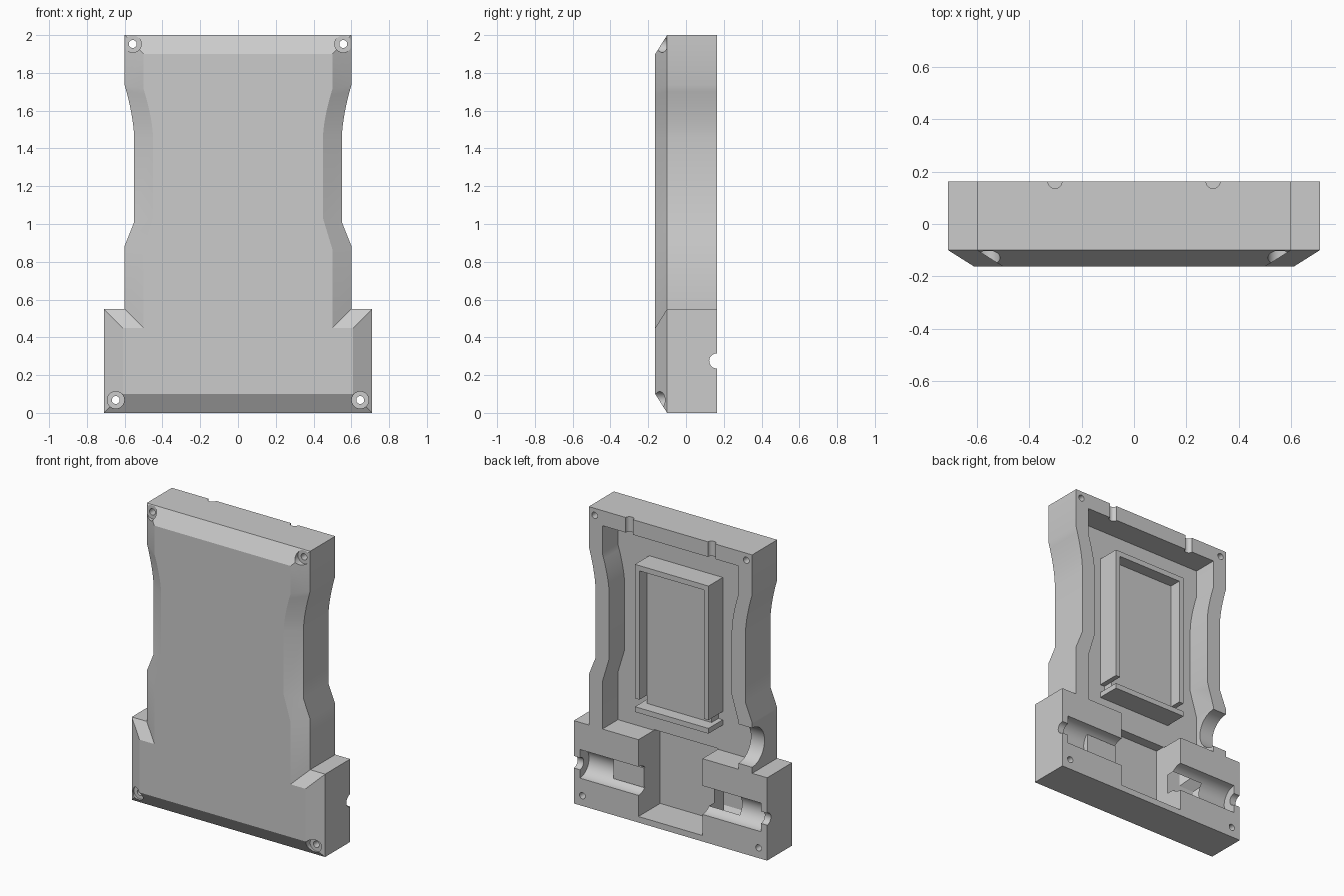
import bpy, bmesh, math
from mathutils import Matrix, Vector

if "Cube" in bpy.data.objects:
    bpy.data.objects.remove(bpy.data.objects["Cube"])

grey = bpy.data.materials.new("plain grey")
grey.use_nodes = True
GREY = (0.6, 0.6, 0.6, 1)
grey.diffuse_color = GREY
grey.node_tree.nodes["Principled BSDF"].inputs["Base Color"].default_value = GREY

BACK, EDGE, FRONT = 0.163, -0.1, -0.163
FLOOR, POCKET = 0.0, -0.065
BLOCK_X = 0.235          # inner side of the lower blocks
AXIS_Z = 0.275           # height of the channels in the lower blocks


def finish(bm, name):
    bmesh.ops.recalc_face_normals(bm, faces=bm.faces)
    mesh = bpy.data.meshes.new(name)
    bm.to_mesh(mesh)
    bm.free()
    mesh.materials.append(grey)
    obj = bpy.data.objects.new(name, mesh)
    bpy.context.collection.objects.link(obj)
    return obj


def loft(name, layers):
    """Skin matching closed outlines, given as (y, [(x, z), ...])."""
    bm = bmesh.new()
    rings = [[bm.verts.new((x, y, z)) for x, z in pts] for y, pts in layers]
    n = len(rings[0])
    for a, b in zip(rings, rings[1:]):
        for i in range(n):
            j = (i + 1) % n
            bm.faces.new((a[i], a[j], b[j], b[i]))
    bm.faces.new(rings[0])
    bm.faces.new(rings[-1])
    return finish(bm, name)


def box(name, x, y, z):
    lo, hi = Vector((x[0], y[0], z[0])), Vector((x[1], y[1], z[1]))
    bm = bmesh.new()
    bmesh.ops.create_cube(bm, size=1, matrix=Matrix.Translation((lo + hi) / 2)
                          @ Matrix.Diagonal((*(hi - lo), 1)))
    return finish(bm, name)


def rod(name, start, end, radius):
    start, end = Vector(start), Vector(end)
    d = end - start
    bm = bmesh.new()
    bmesh.ops.create_cone(
        bm, cap_ends=True, segments=48, radius1=radius, radius2=radius,
        depth=d.length, matrix=Matrix.Translation((start + end) / 2)
        @ d.to_track_quat('Z', 'Y').to_matrix().to_4x4())
    return finish(bm, name)


def boolean(target, tool, operation='DIFFERENCE'):
    tool.hide_render = True
    bpy.context.view_layer.objects.active = target
    mod = target.modifiers.new("cut", 'BOOLEAN')
    mod.solver, mod.operation, mod.object = 'EXACT', operation, tool
    bpy.ops.object.modifier_apply(modifier=mod.name)
    bpy.data.objects.remove(tool)


def mirrored(half):
    return half + [(-x, z) for x, z in reversed(half)]


# Right-hand outline from top to bottom, with its inset partner
steps = [i / 8 for i in range(9)]
outer = [(0.6, 2.0)] + [(0.55 + 0.05 * (1 - t) ** 1.6, 1.735 - 0.275 * t) for t in steps]
inner = [(0.5, 1.9)] + [(0.45 + 0.05 * (1 - t) ** 1.6, 1.715 - 0.255 * t) for t in steps]
outer += [(0.55, 1.01), (0.6, 0.885)]
inner += [(0.45, 1.03), (0.5, 0.865)]
base_outer = [(0.6, 0.55), (0.71, 0.55), (0.71, 0)]
base_inner = [(0.5, 0.45), (0.61, 0.45), (0.61, 0.1)]

# Shell with chamfered front
shell = loft("case_shell", [
    (BACK, mirrored(outer + base_outer)),
    (EDGE, mirrored(outer + base_outer)),
    (FRONT, mirrored(inner + base_inner))])

# Main cavity and deeper lower pocket
cavity = mirrored(inner + [(0.5, 0.55)])
boolean(shell, loft("cavity_cutter", [(0.3, cavity), (FLOOR, cavity)]))
boolean(shell, box("pocket_cutter", (-BLOCK_X, BLOCK_X), (POCKET, 0.3), (0.04, 0.555)))

# Round opening in one side wall
boolean(shell, rod("side_cutter", (-0.8, BACK, 0.72), (-0.4, BACK, 0.72), 0.13))

for s in (-1, 1):
    # Channel in each lower block, with a small outlet through the side
    boolean(shell, rod("channel_cutter", (s * 0.1, BACK, AXIS_Z),
                       (s * 0.665, BACK, AXIS_Z), 0.095))
    boolean(shell, rod("outlet_cutter", (s * 0.6, BACK, AXIS_Z),
                       (s * 0.8, BACK, AXIS_Z), 0.04))
    # Wire notch in the top wall
    boolean(shell, rod("notch_cutter", (s * 0.302, BACK, 1.8),
                       (s * 0.302, BACK, 2.1), 0.027))
    # Counterbored screw holes
    for x, z in ((0.557, 1.953), (0.647, 0.068)):
        boolean(shell, rod("head_cutter", (s * x, -0.3, z), (s * x, -0.103, z), 0.045))
        boolean(shell, rod("screw_cutter", (s * x, -0.3, z), (s * x, 0.3, z), 0.021))

# Raised pads in the channels
for s, side in ((-1, "right"), (1, "left")):
    xs = sorted((s * BLOCK_X, s * 0.46))
    boolean(shell, box(side + "_channel_pad", xs, (0.04, 0.105), (0.21, 0.34)), 'UNION')

# Panel and its surrounding rim on the cavity floor
RIM_X, RIM_T, RIM_Y = 0.27, 0.033, 0.15
panel_x = RIM_X - RIM_T
box("panel", (-panel_x, panel_x), (FLOOR - 0.01, 0.07), (0.75, 1.67))
box("rim_top", (-RIM_X, RIM_X), (FLOOR - 0.01, RIM_Y), (1.665, 1.7))
box("rim_bottom", (-RIM_X, RIM_X), (FLOOR - 0.01, RIM_Y), (0.72, 0.755))
for s, side in ((-1, "right"), (1, "left")):
    xs = sorted((s * panel_x, s * RIM_X))
    box("rim_" + side, xs, (FLOOR - 0.01, RIM_Y), (0.81, 1.667))

# Smooth the round cuts while keeping the edges crisp
bpy.ops.object.select_all(action='DESELECT')
shell.select_set(True)
bpy.context.view_layer.objects.active = shell
bpy.ops.object.shade_smooth_by_angle(angle=math.radians(24))
